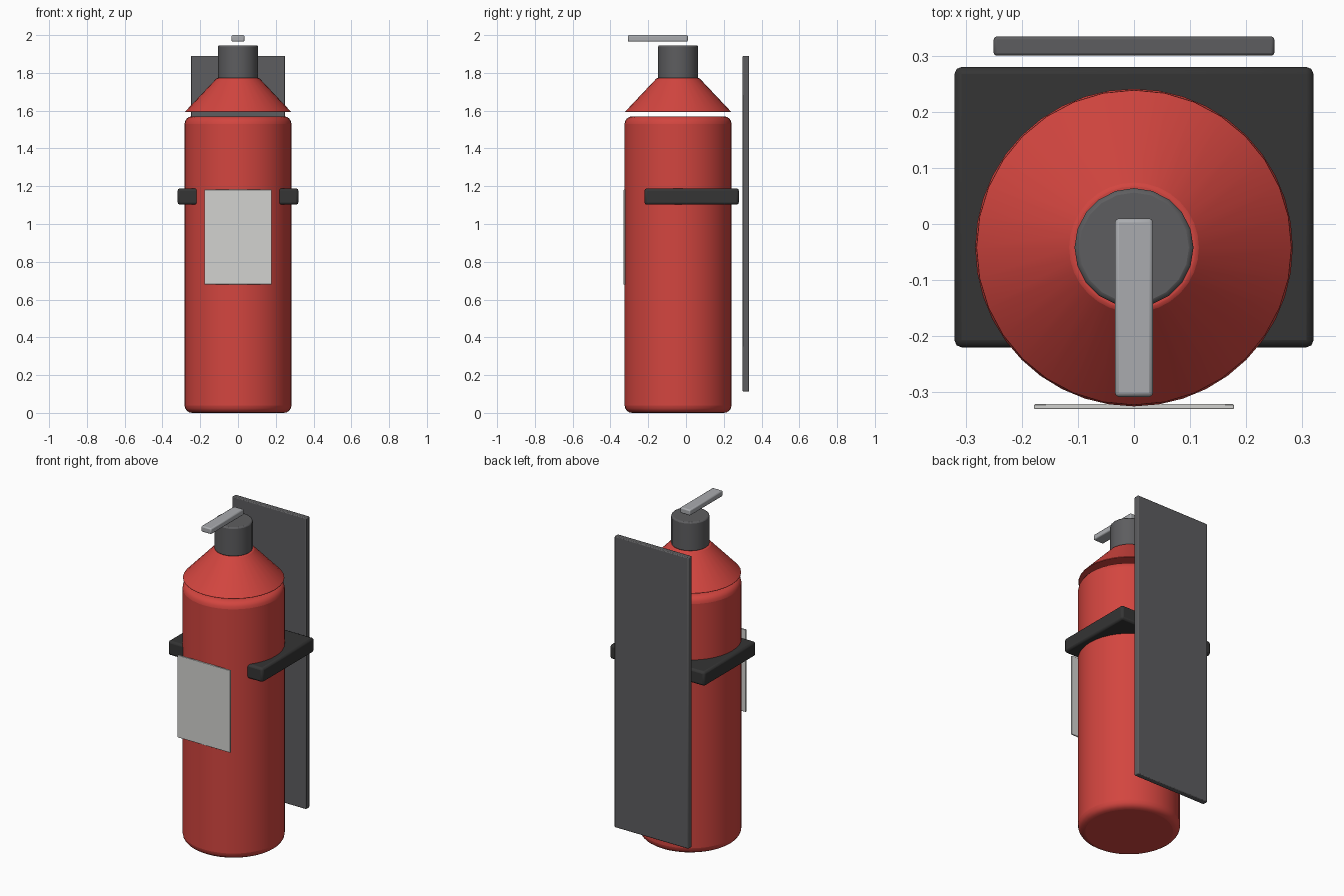
import bpy
import math

if "Cube" in bpy.data.objects:
    bpy.data.objects.remove(bpy.data.objects["Cube"], do_unlink=True)

AXIS_Y = -0.042  # centre line of the bottle


def material(name, rgb):
    m = bpy.data.materials.new(name)
    m.use_nodes = True
    m.diffuse_color = (*rgb, 1)
    m.node_tree.nodes["Principled BSDF"].inputs["Base Color"].default_value = (*rgb, 1)
    return m


red = material("red paint", (0.65, 0.06, 0.05))
dark_grey = material("dark grey", (0.11, 0.11, 0.115))
black = material("black rubber", (0.035, 0.035, 0.035))
silver = material("light metal", (0.4, 0.41, 0.43))
white = material("label white", (0.65, 0.65, 0.63))


def finish(obj, name, mat, bevel, segments):
    obj.name = name
    obj.data.materials.append(mat)
    mod = obj.modifiers.new("Bevel", "BEVEL")
    mod.width = bevel
    mod.segments = segments
    mod.limit_method = "ANGLE"
    mod.angle_limit = math.radians(30)
    bpy.ops.object.shade_smooth_by_angle(angle=math.radians(35))
    return obj


def box(name, lo, hi, mat, bevel, segments=2):
    centre = [(a + b) / 2 for a, b in zip(lo, hi)]
    bpy.ops.mesh.primitive_cube_add(size=1, location=centre)
    obj = bpy.context.object
    obj.scale = [b - a for a, b in zip(lo, hi)]
    bpy.ops.object.transform_apply(location=False, rotation=False, scale=True)
    return finish(obj, name, mat, bevel, segments)


def turned(name, r_low, r_high, z_low, z_high, sides, mat, bevel, segments=2):
    bpy.ops.mesh.primitive_cone_add(
        vertices=sides, radius1=r_low, radius2=r_high, depth=z_high - z_low,
        location=(0, AXIS_Y, (z_low + z_high) / 2))
    return finish(bpy.context.object, name, mat, bevel, segments)


# Bottle
turned("tank", 0.283, 0.283, 0, 1.57, 40, red, 0.04, 4)
turned("shoulder", 0.283, 0.113, 1.592, 1.772, 32, red, 0.004)
turned("valve_neck", 0.106, 0.106, 1.768, 1.946, 20, dark_grey, 0.008)

# Lever above the valve
box("lever", (-0.034, -0.308, 1.965), (0.034, 0.01, 2.0), silver, 0.007)

# Wall mount and its holding bracket
box("wall_plate", (-0.25, 0.3, 0.113), (0.25, 0.334, 1.89), dark_grey, 0.005)
box("bracket", (-0.32, -0.22, 1.102), (0.32, 0.28, 1.189), black, 0.013)

# Front label
box("label", (-0.178, -0.33, 0.68), (0.178, -0.321, 1.182), white, 0.002)
